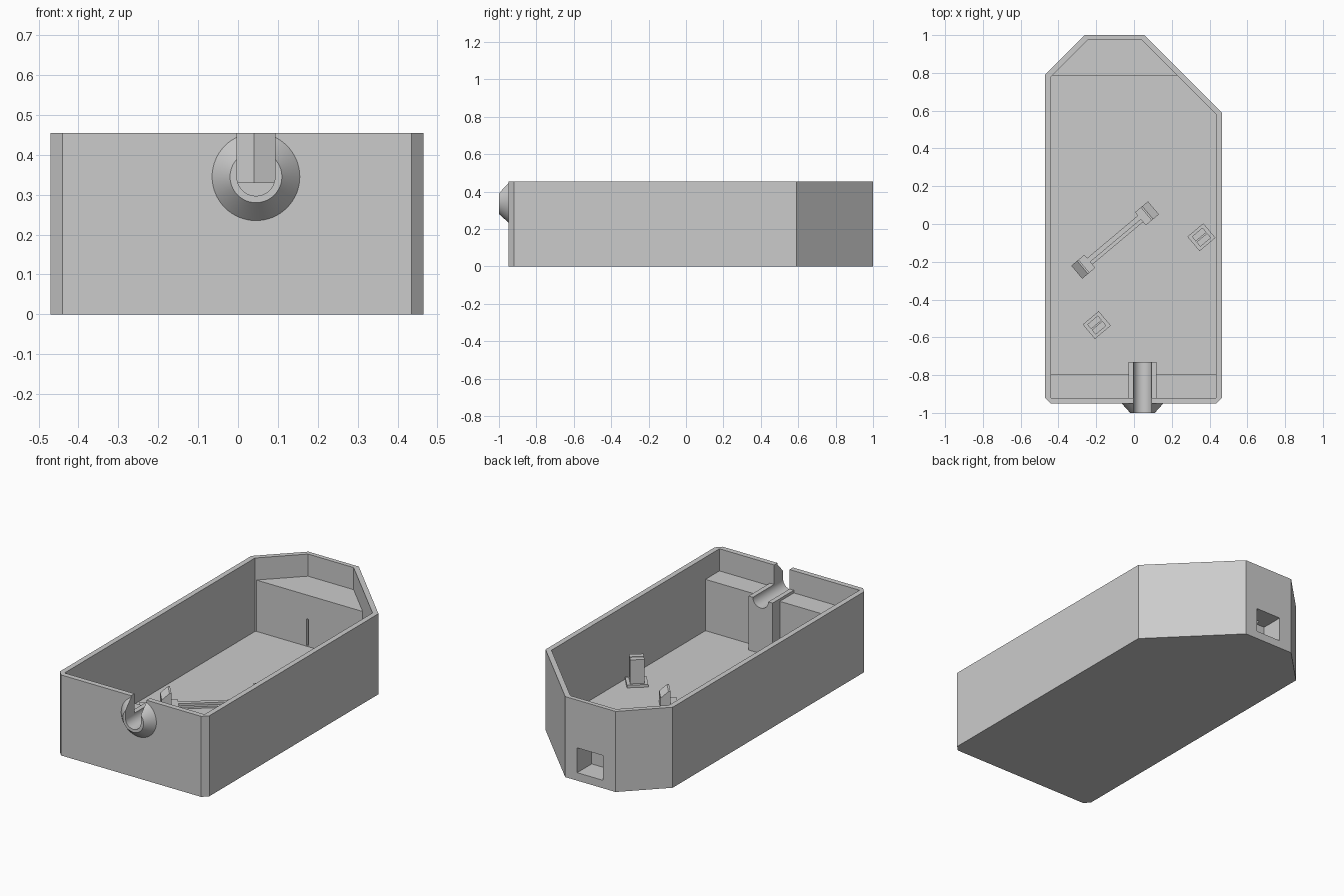
import bpy, bmesh, math
from mathutils import Matrix, Vector

if "Cube" in bpy.data.objects:
    bpy.data.objects.remove(bpy.data.objects["Cube"], do_unlink=True)

grey = bpy.data.materials.new("plain_grey")
grey.use_nodes = True
GREY = (0.6, 0.6, 0.6, 1)
grey.diffuse_color = GREY
grey.node_tree.nodes["Principled BSDF"].inputs["Base Color"].default_value = GREY

# Local z of a profile runs along world y
ALONG_Y = Matrix(((1, 0, 0, 0), (0, 0, 1, 0), (0, 1, 0, 0), (0, 0, 0, 1)))


def finish(name, bm):
    bmesh.ops.recalc_face_normals(bm, faces=bm.faces[:])
    mesh = bpy.data.meshes.new(name)
    bm.to_mesh(mesh)
    bm.free()
    mesh.materials.append(grey)
    obj = bpy.data.objects.new(name, mesh)
    bpy.context.collection.objects.link(obj)
    return obj


def prism(name, outline, low, high, matrix=Matrix()):
    bm = bmesh.new()
    base = bm.faces.new([bm.verts.new((a, b, low)) for a, b in outline])
    grown = bmesh.ops.extrude_face_region(bm, geom=[base])["geom"]
    tops = [v for v in grown if isinstance(v, bmesh.types.BMVert)]
    bmesh.ops.translate(bm, vec=(0, 0, high - low), verts=tops)
    bm.transform(matrix)
    return finish(name, bm)


def rect(x0, x1, y0, y1):
    return [(x0, y0), (x1, y0), (x1, y1), (x0, y1)]


def cut(obj, cutters):
    for cutter in cutters:
        mod = obj.modifiers.new("cut", 'BOOLEAN')
        mod.operation, mod.solver, mod.object = 'DIFFERENCE', 'EXACT', cutter
        bpy.context.view_layer.objects.active = obj
        bpy.ops.object.modifier_apply(modifier=mod.name)


HEIGHT, FLOOR, SHELF = 0.455, 0.04, 0.33
PIPE_X, PIPE_Z, PIPE_R = 0.045, 0.345, 0.048

# Case body
outer = [(-0.44, -0.95), (0.435, -0.95), (0.465, -0.92), (0.465, 0.59),
         (0.055, 1), (-0.26, 1), (-0.47, 0.79), (-0.47, -0.92)]
body = prism("case_body", outer, 0, HEIGHT)

# Cavity above the shelves, and the deep well between them
inner = [(-0.44, -0.92), (0.435, -0.92), (0.435, 0.58),
         (0.04, 0.975), (-0.245, 0.975), (-0.44, 0.78)]
well = [(-0.44, -0.795), (0.435, -0.795), (0.435, 0.58),
        (0.23, 0.785), (-0.435, 0.785), (-0.44, 0.78)]
upper_cutter = prism("upper_cutter", inner, SHELF, 0.6)
well_cutter = prism("well_cutter", well, FLOOR, 0.5)

# Rear socket with a narrow slit into the well
socket_cutter = prism("socket_cutter", rect(-0.18, -0.02, 0.87, 1.1), 0.045, 0.185)
slit_cutter = prism("slit_cutter", rect(-0.121, -0.109, 0.7, 0.9), 0.045, 0.195)

# U-shaped cable channel
arc = [(PIPE_X + PIPE_R * math.cos(a), PIPE_Z + PIPE_R * math.sin(a))
       for a in (math.pi + i * math.pi / 24 for i in range(25))]
channel = arc + [(PIPE_X + PIPE_R, 0.7), (PIPE_X - PIPE_R, 0.7)]
channel_cutter = prism("channel_cutter", channel, -1.1, -0.7, ALONG_Y)

# Cable support block and flared collar
support = prism("cable_support", rect(-0.03, 0.12, -0.94, -0.73), 0.02, PIPE_Z)
bm = bmesh.new()
bmesh.ops.create_cone(bm, cap_ends=True, segments=64, radius1=0.065,
                      radius2=0.11, depth=0.05)
bm.transform(Matrix.Translation((PIPE_X, -0.975, PIPE_Z)) @ ALONG_Y)
collar = finish("cable_collar", bm)

cutters = [upper_cutter, well_cutter, socket_cutter, slit_cutter, channel_cutter]
cut(body, cutters)
cut(support, [channel_cutter])
cut(collar, [channel_cutter])
for cutter in cutters:
    bpy.data.objects.remove(cutter, do_unlink=True)

# Diagonal rail with a clip at each end
TILT = Matrix.Rotation(math.radians(40), 4, 'Z')
rail = Matrix.Translation((-0.1, -0.085, 0)) @ TILT
prism("rail_base", rect(-0.2, 0.2, -0.022, 0.022), 0.03, 0.05, rail)
prism("rail_ridge", rect(-0.2, 0.2, -0.004, 0.022), 0.03, 0.062, rail)
clip = [(0.175, 0.03), (0.175, 0.065), (0.215, 0.065), (0.215, 0.14),
        (0.225, 0.14), (0.265, 0.105), (0.265, 0.03)]
for name, side in (("right_clip", -1), ("left_clip", 1)):
    prism(name, [(side * u, z) for u, z in clip], -0.045, 0.045, rail @ ALONG_Y)

# Twin-prong posts on square pads
for name, x, y in (("left_post", 0.357, -0.07), ("right_post", -0.197, -0.535)):
    place = Matrix.Translation((x, y, 0)) @ TILT
    prism(name + "_pad", rect(-0.055, 0.055, -0.05, 0.05), 0.03, 0.055, place)
    for i, offset in enumerate((-0.019, 0.019)):
        prism(f"{name}_prong_{i + 1}",
              rect(-0.037, 0.037, offset - 0.016, offset + 0.016), 0.05, 0.19, place)

# Smooth only the rounded parts
for obj in (support, collar, body):
    bpy.ops.object.select_all(action='DESELECT')
    obj.select_set(True)
    bpy.context.view_layer.objects.active = obj
    bpy.ops.object.shade_smooth_by_angle(angle=math.radians(25))
